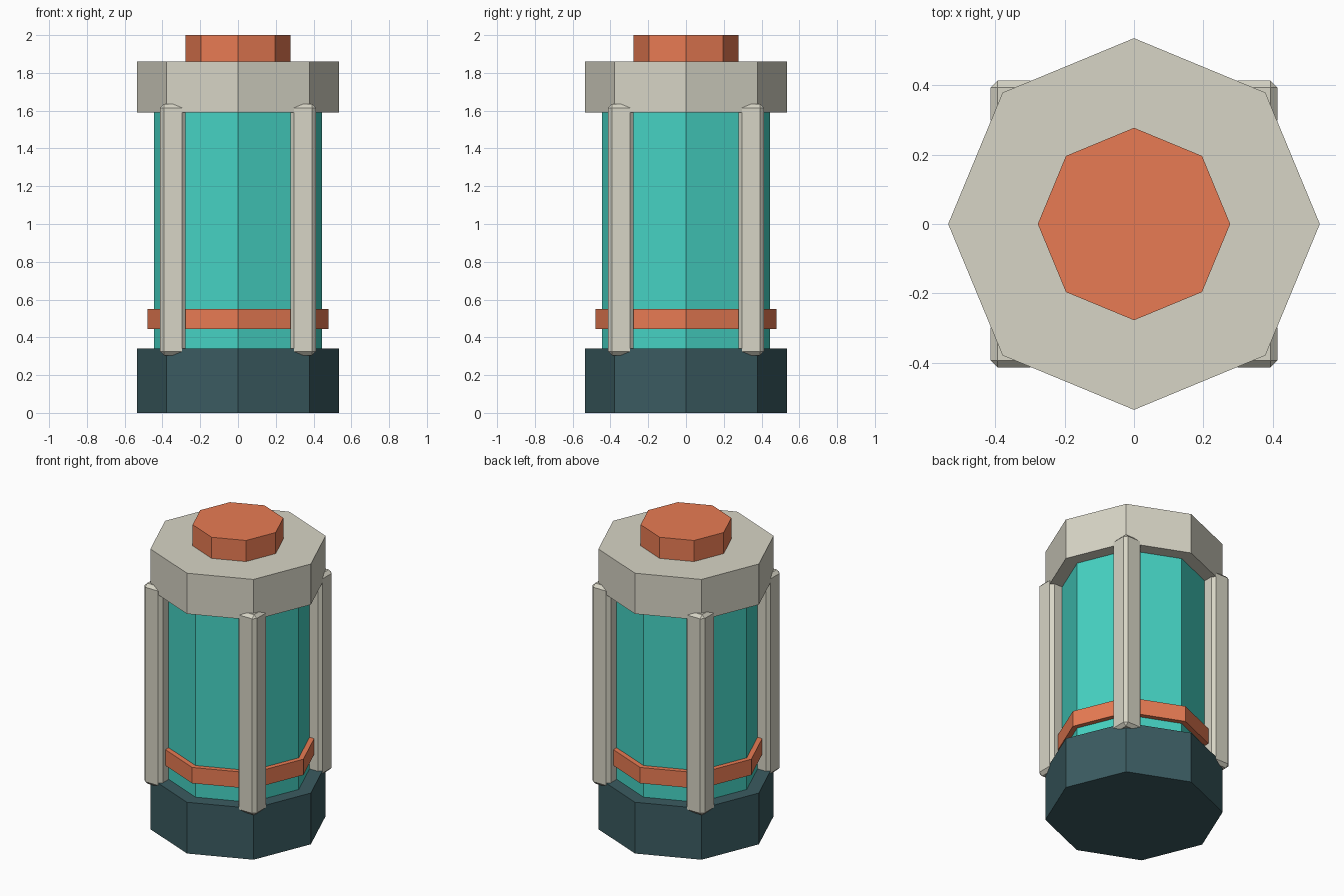
import bpy

if "Cube" in bpy.data.objects:
    bpy.data.objects.remove(bpy.data.objects["Cube"])


def material(name, rgb):
    m = bpy.data.materials.new(name)
    m.diffuse_color = (*[c ** 2.2 for c in rgb], 1)
    m.use_nodes = True
    m.node_tree.nodes["Principled BSDF"].inputs["Base Color"].default_value = m.diffuse_color
    return m


TEAL = material("teal", (0.28, 0.82, 0.76))
ORANGE = material("orange", (0.91, 0.48, 0.33))
CREAM = material("cream", (0.84, 0.83, 0.77))
DARK = material("dark_slate", (0.24, 0.36, 0.38))


def octagon(name, radius, z0, z1, mat):
    bpy.ops.mesh.primitive_cylinder_add(
        vertices=8, radius=radius, depth=z1 - z0, location=(0, 0, (z0 + z1) / 2))
    ob = bpy.context.object
    ob.name = name
    ob.data.materials.append(mat)
    return ob


# Stacked octagonal canister
octagon("base", 0.535, 0, 0.34, DARK)
octagon("glass_body", 0.446, 0.34, 1.59, TEAL)
octagon("level_band", 0.48, 0.445, 0.55, ORANGE)
octagon("cap", 0.535, 1.59, 1.86, CREAM)
octagon("top_button", 0.277, 1.86, 2.0, ORANGE)

# Four bevelled guard posts on the diagonals
for sx, side in ((-1, "left"), (1, "right")):
    for sy, end in ((-1, "front"), (1, "back")):
        bpy.ops.mesh.primitive_cube_add(size=1, location=(sx * 0.345, sy * 0.345, 0.97))
        post = bpy.context.object
        post.name = f"guard_post_{end}_{side}"
        post.scale = (0.135, 0.135, 1.33)
        bpy.ops.object.transform_apply(location=False, rotation=False, scale=True)
        post.data.materials.append(CREAM)
        bevel = post.modifiers.new("chamfer", 'BEVEL')
        bevel.width = 0.02
        bevel.segments = 1
